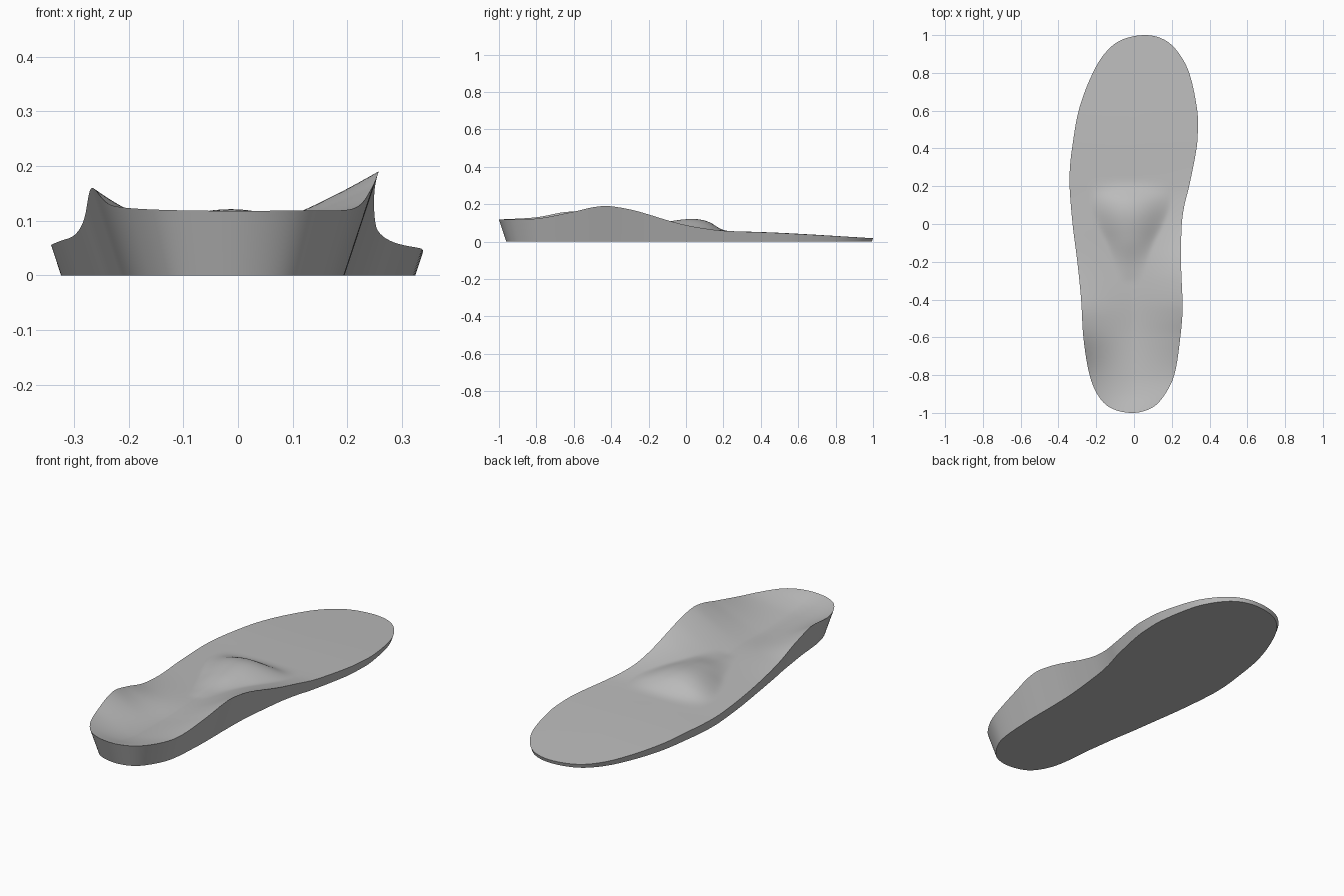
import bpy, bmesh, math
from mathutils import Vector

cube = bpy.data.objects.get("Cube")
if cube:
    bpy.data.objects.remove(cube, do_unlink=True)

ROWS, COLS = 150, 56
DRAFT = 0.33  # inward lean of the side wall per unit of height


def curve(keys, warp=lambda v: v):
    """Smooth Hermite interpolation through (position, value) keys."""
    px = [warp(k[0]) for k in keys]
    pv = [k[1] for k in keys]
    n = len(px)
    slope = []
    for i in range(n):
        a, b = max(i - 1, 0), min(i + 1, n - 1)
        slope.append((pv[b] - pv[a]) / (px[b] - px[a]))

    def value(pos):
        x = min(max(warp(pos), px[0]), px[-1])
        i = 0
        while i < n - 2 and x > px[i + 1]:
            i += 1
        h = px[i + 1] - px[i]
        t = (x - px[i]) / h
        return ((1 + 2 * t) * (1 - t) ** 2 * pv[i] + t * (1 - t) ** 2 * h * slope[i]
                + t * t * (3 - 2 * t) * pv[i + 1] + t * t * (t - 1) * h * slope[i + 1])
    return value


def angle(y):
    return math.acos(max(-1, min(1, -y)))


# Plan outline: outer side (-x) and arch side (+x) along the length
outer_side = curve([(-1, -.01), (-.97, -.13), (-.9, -.195), (-.8, -.235), (-.6, -.268),
                    (-.4, -.28), (-.2, -.3), (0, -.325), (.2, -.341), (.3, -.339),
                    (.4, -.328), (.6, -.293), (.8, -.218), (.9, -.157), (.97, -.075),
                    (1, .06)], angle)
arch_side = curve([(-1, -.01), (-.97, .1), (-.9, .165), (-.8, .213), (-.6, .245),
                   (-.45, .257), (-.2, .249), (0, .253), (.1, .267), (.2, .292),
                   (.4, .331), (.5, .338), (.6, .335), (.8, .292), (.9, .24),
                   (.97, .17), (1, .06)], angle)

# Heights: both rims and the middle of the footbed
outer_rim = curve([(-1, .118), (-.8, .13), (-.62, .16), (-.5, .138), (-.35, .095),
                   (-.2, .073), (0, .063), (.2, .056), (.5, .047), (1, .018)])
arch_rim = curve([(-1, .118), (-.8, .123), (-.6, .16), (-.5, .183), (-.42, .19),
                  (-.3, .172), (-.2, .145), (-.1, .114), (0, .088), (.1, .07),
                  (.2, .058), (.5, .046), (1, .018)])
middle = curve([(-1, .118), (-.9, .092), (-.8, .079), (-.6, .072), (-.4, .076),
                (-.2, .07), (0, .064), (.2, .057), (.5, .047), (1, .018)])

# Teardrop pad behind the ball of the foot
pad_height = curve([(-.3, 0), (-.2, .014), (-.08, .042), (.04, .058), (.12, .046),
                    (.19, .008), (.23, 0)])
pad_width = curve([(-.3, .06), (-.1, .13), (0, .18), (.1, .215), (.23, .22)])


def top_height(x, y, u):
    rim, power = (arch_rim(y), 1.35) if u > 0 else (outer_rim(y), 2.1)
    z = middle(y) + (rim - middle(y)) * abs(u) ** power
    across = max(0, 1 - ((x + .02) / pad_width(y)) ** 2)
    return z + pad_height(y) * across ** 1.5


# Contoured top surface
bm = bmesh.new()
grid = []
for r in range(ROWS + 1):
    y = -math.cos(math.pi * r / ROWS)
    left, right = outer_side(y), arch_side(y)
    if r in (0, ROWS):
        grid.append([bm.verts.new((left, y, middle(y)))] * (COLS + 1))
        continue
    row = []
    for c in range(COLS + 1):
        u = 2 * c / COLS - 1
        x = left + (right - left) * c / COLS
        row.append(bm.verts.new((x, y, top_height(x, y, u))))
    grid.append(row)
for low, high in zip(grid, grid[1:]):
    for c in range(COLS):
        corners = list(dict.fromkeys((low[c], low[c + 1], high[c + 1], high[c])))
        bm.faces.new(corners)

# Leaning side wall and flat underside
rim = [row[-1] for row in grid] + [row[0] for row in grid[-2:0:-1]]
base = []
for i, v in enumerate(rim):
    along = rim[(i + 1) % len(rim)].co - rim[i - 1].co
    inward = Vector((-along.y, along.x, 0)).normalized()
    foot = v.co + inward * DRAFT * v.co.z
    base.append(bm.verts.new((foot.x, foot.y, 0)))
for i in range(len(rim)):
    j = (i + 1) % len(rim)
    bm.faces.new((rim[j], rim[i], base[i], base[j]))
bm.faces.new(base[::-1])
bmesh.ops.recalc_face_normals(bm, faces=bm.faces)

mesh = bpy.data.meshes.new("insole")
bm.to_mesh(mesh)
bm.free()
insole = bpy.data.objects.new("insole", mesh)
bpy.context.collection.objects.link(insole)

# Plain grey foam
foam = bpy.data.materials.new("grey foam")
foam.use_nodes = True
colour = (.5, .5, .5, 1)
foam.diffuse_color = colour
foam.node_tree.nodes["Principled BSDF"].inputs["Base Color"].default_value = colour
mesh.materials.append(foam)

bpy.context.view_layer.objects.active = insole
insole.select_set(True)
bpy.ops.object.shade_smooth_by_angle(angle=math.radians(35))
